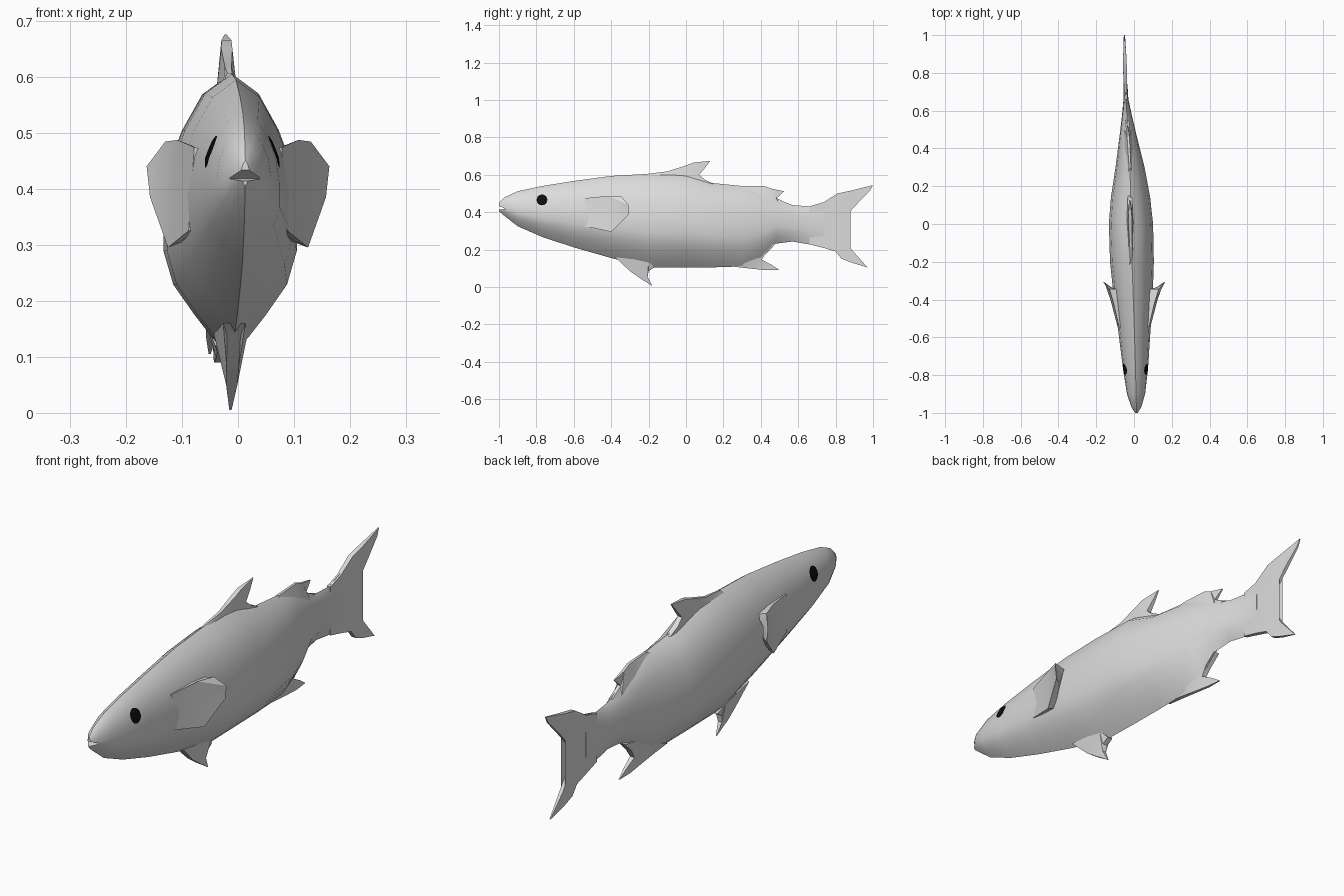
import bpy, bmesh, math

if "Cube" in bpy.data.objects:
    bpy.data.objects.remove(bpy.data.objects["Cube"])


def material(name, rgb):
    m = bpy.data.materials.new(name)
    m.diffuse_color = (*rgb, 1)
    m.use_nodes = True
    m.node_tree.nodes["Principled BSDF"].inputs["Base Color"].default_value = m.diffuse_color
    return m


SKIN = material("pale grey skin", (0.72, 0.72, 0.72))
BLACK = material("eye black", (0.004, 0.004, 0.004))


def make(name, verts, faces, mat, smooth=35):
    me = bpy.data.meshes.new(name)
    bm = bmesh.new()
    vs = [bm.verts.new(v) for v in verts]
    for f in faces:
        bm.faces.new([vs[i] for i in f])
    bmesh.ops.triangulate(bm, faces=[f for f in bm.faces if len(f.verts) > 4])
    bmesh.ops.recalc_face_normals(bm, faces=bm.faces)
    bm.to_mesh(me)
    bm.free()
    ob = bpy.data.objects.new(name, me)
    bpy.context.collection.objects.link(ob)
    me.materials.append(mat)
    bpy.ops.object.select_all(action='DESELECT')
    ob.select_set(True)
    bpy.context.view_layer.objects.active = ob
    if smooth:
        bpy.ops.object.shade_smooth_by_angle(angle=math.radians(smooth))
    return ob


def lerp(table, t, col=1):
    for a, b in zip(table, table[1:]):
        if t <= b[0]:
            k = max(0, (t - a[0]) / (b[0] - a[0]))
            return a[col] + (b[col] - a[col]) * k
    return table[-1][col]


# Body stations: y, belly z, back z, half width
BODY = [(-1, .405, .45, .007), (-.97, .38, .48, .026), (-.9, .325, .512, .048),
        (-.77, .268, .54, .066), (-.6, .212, .567, .082), (-.4, .155, .594, .102),
        (-.2, .104, .605, .116), (0, .104, .603, .117), (.14, .105, .556, .104),
        (.3, .11, .54, .077), (.4, .15, .515, .058), (.48, .232, .474, .043),
        (.57, .243, .438, .027), (.66, .228, .431, .013), (.74, .21, .455, .011)]
# Cross-section: height fraction, width fraction
SECTION = [(0, 0), (.06, .25), (.14, .52), (.25, .85), (.37, 1), (.52, 1),
           (.69, .9), (.8, .72), (.93, .41), (1, 0)]
# Gentle sideways bend of the spine: y, x
SPINE = [(-1, .013), (-.77, .008), (-.5, .0), (-.2, -.011), (0, -.016),
         (.3, -.021), (.5, -.033), (.7, -.045), (1, -.051)]


def half_width(y, z):
    lo, hi, w = (lerp(BODY, y, c) for c in (1, 2, 3))
    return w * lerp(SECTION, (z - lo) / (hi - lo))


# Body loft
verts, faces = [], []
ring = [(u, s) for u, s in SECTION] + [(u, -s) for u, s in SECTION[-2:0:-1]]
n = len(ring)
for y, lo, hi, w in BODY:
    verts += [(lerp(SPINE, y) + s * w, y, lo + u * (hi - lo)) for u, s in ring]
for i in range(len(BODY) - 1):
    for j in range(n):
        k = (j + 1) % n
        faces.append((i * n + j, i * n + k, (i + 1) * n + k, (i + 1) * n + j))
faces += [tuple(range(n)), tuple(range((len(BODY) - 1) * n, len(BODY) * n))]
body = make("body", verts, faces, SKIN, 0)

# Mouth notch
tri = [(-1.03, .446), (-1.03, .41), (-.965, .418)]
cutter = make("mouth_cutter", [(x, y, z) for x in (-.1, .1) for y, z in tri],
              [(0, 1, 2), (3, 4, 5), (0, 1, 4, 3), (1, 2, 5, 4), (2, 0, 3, 5)], SKIN, 0)
cutter.hide_render = True
mod = body.modifiers.new("mouth", 'BOOLEAN')
mod.operation, mod.solver, mod.object = 'DIFFERENCE', 'EXACT', cutter
bpy.ops.object.select_all(action='DESELECT')
body.select_set(True)
bpy.context.view_layer.objects.active = body
bpy.ops.object.modifier_apply(modifier="mouth")
bpy.ops.object.shade_smooth_by_angle(angle=math.radians(40))
bpy.data.objects.remove(cutter)


def fin(name, outline, shift=0.0):
    """Upright fin from (y, z, half thickness) points, following the spine."""
    n = len(outline)
    vs = [(lerp(SPINE, y) + shift + s * t, y, z) for s in (1, -1) for y, z, t in outline]
    fs = [tuple(range(n)), tuple(range(2 * n - 1, n - 1, -1))]
    fs += [(i, (i + 1) % n, (i + 1) % n + n, i + n) for i in range(n)]
    make(name, vs, fs, SKIN)


fin("dorsal_fin", [(-.22, .59, .012), (-.2, .606, .004), (-.1, .618, .006), (0, .65, .01),
                   (.04, .665, .009), (.13, .675, .002), (.1, .635, .007), (.07, .6, .01),
                   (.1, .575, .012), (.15, .55, .01), (0, .56, .02)], -.004)
fin("rear_dorsal_fin", [(.27, .53, .012), (.3, .541, .005), (.42, .54, .006), (.46, .525, .006),
                        (.525, .512, .002), (.485, .475, .007), (.55, .443, .008),
                        (.5, .44, .02), (.4, .48, .025)])
fin("pelvic_fin", [(-.38, .16, .02), (-.35, .138, .012), (-.3, .085, .011), (-.25, .05, .01),
                   (-.18, .005, .002), (-.205, .055, .009), (-.2, .085, .012),
                   (-.17, .104, .012), (-.2, .14, .03)], -.002)
fin("anal_fin", [(.18, .12, .014), (.26, .108, .009), (.35, .098, .007), (.43, .09, .006),
                 (.5, .09, .002), (.46, .117, .006), (.405, .147, .01), (.43, .185, .014),
                 (.48, .232, .014), (.4, .22, .028), (.28, .16, .028)], -.008)
fin("tail_fin", [(.66, .431, .008), (.73, .45, .008), (.81, .5, .01), (.88, .515, .009),
                 (1, .545, .002), (.985, .515, .004), (.92, .45, .007), (.86, .385, .006),
                 (.84, .345, .005), (.85, .25, .006), (.89, .195, .008), (.97, .105, .002),
                 (.88, .132, .008), (.83, .152, .01), (.8, .19, .01), (.74, .208, .01),
                 (.66, .228, .008)])

# Pectoral fins: flaring wedges, outer rim as x, y, z and an inner face at the body
OUTER = [(.078, -.55, .474), (.108, -.42, .487), (.13, -.345, .484), (.163, -.308, .44),
         (.157, -.308, .385), (.125, -.4, .295), (.088, -.54, .325)]
INNER = [(.055, -.55, .468), (.07, -.42, .472), (.085, -.345, .47), (.122, -.335, .43),
         (.12, -.335, .385), (.085, -.4, .31), (.06, -.54, .33)]
for side, label in ((1, "right"), (-1, "left")):
    vs = [(side * x, y, z) for x, y, z in OUTER + INNER]
    m = len(OUTER)
    fs = [tuple(range(m)), tuple(range(2 * m - 1, m - 1, -1))]
    fs += [(i, (i + 1) % m, (i + 1) % m + m, i + m) for i in range(m)]
    make(label + "_pectoral_fin", vs, fs, SKIN, 25)

    # Eye disc laid onto the head
    pts = [(-.77, .466)]
    for r in (.015, .029):
        pts += [(-.77 + r * math.cos(a * math.tau / 16), .466 + r * math.sin(a * math.tau / 16))
                for a in range(16)]
    vs = [(lerp(SPINE, y) + side * (half_width(y, z) + .004), y, z) for y, z in pts]
    fs = [(0, 1 + a, 1 + (a + 1) % 16) for a in range(16)]
    fs += [(1 + a, 17 + a, 17 + (a + 1) % 16, 1 + (a + 1) % 16) for a in range(16)]
    if side < 0:
        fs = [f[::-1] for f in fs]
    eye = make(label + "_eye", vs, fs, BLACK)
    if eye.data.polygons[0].normal.x * side < 0:
        eye.data.flip_normals()
